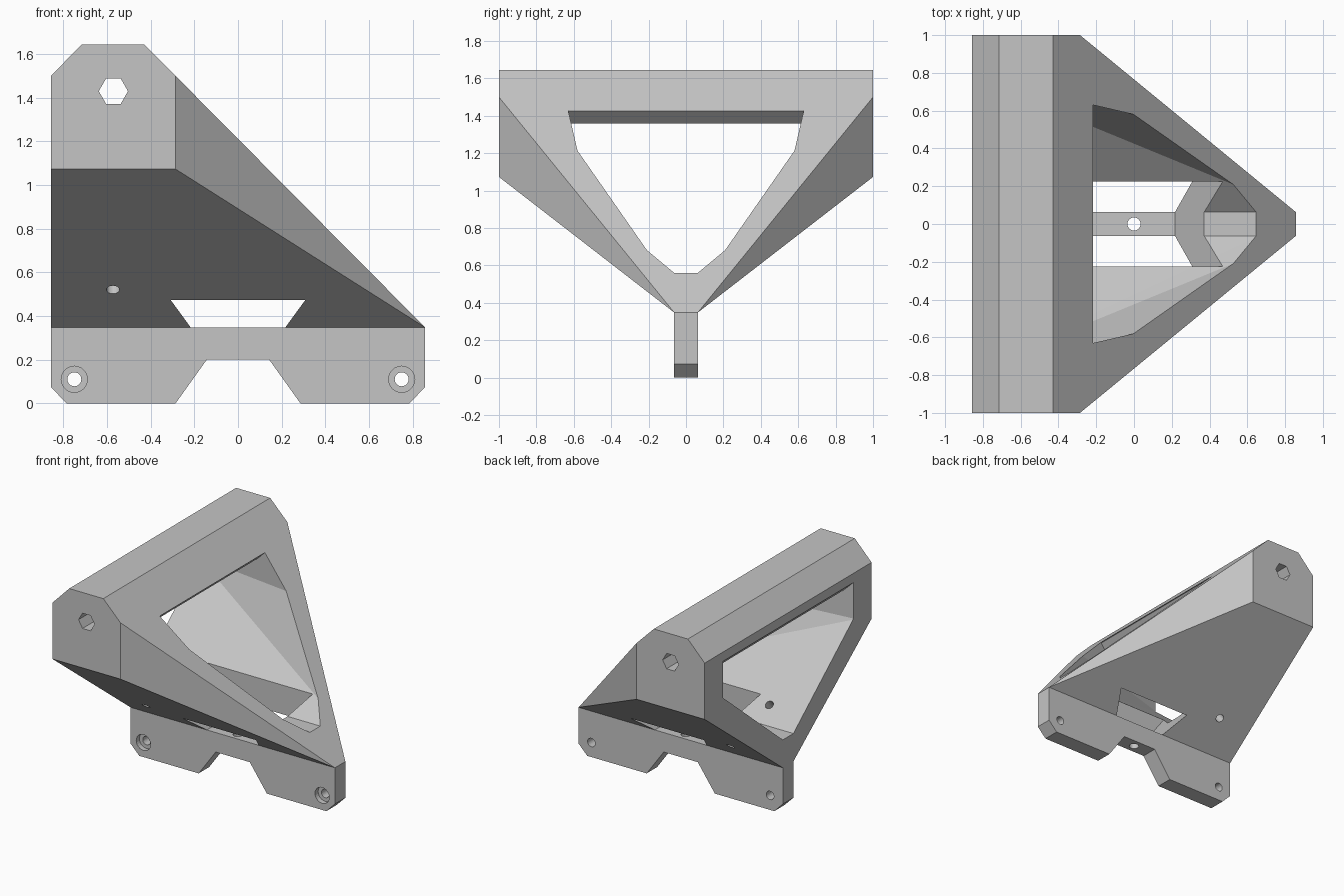
import bpy, bmesh, math
from mathutils import Vector

cube = bpy.data.objects.get("Cube")
if cube:
    bpy.data.objects.remove(cube, do_unlink=True)

grey = bpy.data.materials.new("light_grey")
grey.use_nodes = True
colour = (0.56, 0.56, 0.56, 1)
grey.diffuse_color = colour
grey.node_tree.nodes["Principled BSDF"].inputs["Base Color"].default_value = colour


def finish(name, bm):
    bmesh.ops.recalc_face_normals(bm, faces=bm.faces)
    mesh = bpy.data.meshes.new(name)
    bm.to_mesh(mesh)
    bm.free()
    mesh.materials.append(grey)
    ob = bpy.data.objects.new(name, mesh)
    bpy.context.scene.collection.objects.link(ob)
    return ob


def hull(name, points):
    bm = bmesh.new()
    for p in points:
        bm.verts.new(p)
    res = bmesh.ops.convex_hull(bm, input=bm.verts)
    loose = [v for v in bm.verts if not v.link_faces]
    bmesh.ops.delete(bm, geom=loose, context='VERTS')
    bmesh.ops.dissolve_limit(bm, angle_limit=0.002, verts=bm.verts, edges=bm.edges)
    return finish(name, bm)


def prism(name, profile, half):
    """Extrude an x-z profile along y, from -half to +half."""
    bm = bmesh.new()
    face = bm.faces.new([bm.verts.new((x, -half, z)) for x, z in profile])
    ext = bmesh.ops.extrude_face_region(bm, geom=[face])
    verts = [g for g in ext["geom"] if isinstance(g, bmesh.types.BMVert)]
    bmesh.ops.translate(bm, verts=verts, vec=(0, 2 * half, 0))
    return finish(name, bm)


def rod(name, centre, axis, radius, length, sides=24):
    bm = bmesh.new()
    bmesh.ops.create_cone(bm, cap_ends=True, segments=sides, radius1=radius,
                          radius2=radius, depth=length)
    turn = Vector((0, 0, 1)).rotation_difference(Vector(axis)).to_matrix()
    bmesh.ops.rotate(bm, verts=bm.verts, matrix=turn)
    bmesh.ops.translate(bm, verts=bm.verts, vec=centre)
    return finish(name, bm)


def combine(target, tool, operation='DIFFERENCE'):
    mod = target.modifiers.new("combine", 'BOOLEAN')
    mod.operation, mod.solver, mod.object = operation, 'EXACT', tool
    bpy.context.view_layer.objects.active = target
    bpy.context.view_layer.update()
    bpy.ops.object.modifier_apply(modifier=mod.name)
    bpy.data.objects.remove(tool, do_unlink=True)


def mirrored(points):
    return [(x, s * y, z) for x, y, z in points for s in (-1, 1)]


# Frame: chamfered top beam tapering down to a narrow spine
BACK, SPINE, SPINE_TOP = -0.857, 0.063, 0.348
beam = [(BACK, 1.073), (BACK, 1.5), (-0.716, 1.645), (-0.43, 1.645),
        (-0.286, 1.5), (-0.286, 1.073)]
frame = hull("frame", mirrored([(x, 1, z) for x, z in beam] +
                               [(BACK, SPINE, SPINE_TOP), (-BACK, SPINE, SPINE_TOP)]))

# Cavity open to the back and to the sloping front
rear = [(BACK - 0.02, y, z) for y, z in ((0.786, 1.43), (0.786, 1.157), (SPINE, 0.56))]
mouth = [(-0.215, 0.625, 1.43), (0, 0.575, 1.215), (0.54, 0.195, 0.67), (0.643, SPINE, 0.56)]
combine(frame, hull("cavity", mirrored(rear + [(x + 0.02, y, z) for x, y, z in mouth])))

# Lowered ceiling with chamfered edges under the beam
ceiling = [(BACK, 1.43), (-0.786, 1.36), (-0.286, 1.36), (-0.22, 1.425),
           (-0.25, 1.46), (BACK, 1.46)]
combine(frame, prism("ceiling", ceiling, 0.81), 'UNION')

# Flared slot through the floor on both sides of the spine
slot = [(-0.182, 0.3), (0.182, 0.3), (0.474, 0.7), (-0.474, 0.7)]
combine(frame, prism("floor_slot", slot, 0.225))

# Hexagonal rod hole along the beam
hexagon = [(-0.571 + 0.067 * math.cos(a * math.pi / 3),
            1.43 + 0.067 * math.sin(a * math.pi / 3)) for a in range(6)]
combine(frame, prism("rod_hole", hexagon, 1.1))

# Small drain hole square to each sloping wall
for side in (-1, 1):
    axis = Vector((0, side * 0.61, -0.79))
    combine(frame, rod("wall_hole", (-0.573, side * 0.286, 0.52), axis, 0.03, 0.6))

# Mounting plate below the spine, with a notch and clipped corners
right = [(0.143, 0.2), (0.286, 0), (0.785, 0), (-BACK, 0.073), (-BACK, SPINE_TOP)]
plate = prism("mounting_plate", right + [(-x, z) for x, z in reversed(right)], SPINE)
combine(plate, rod("centre_hole", (0, 0, 0.27), (0, 0, 1), 0.035, 0.4))
for side in (-1, 1):
    x = side * 0.75
    combine(plate, rod("bolt_hole", (x, 0, 0.11), (0, 1, 0), 0.032, 0.4))
    combine(plate, rod("bolt_recess", (x, -0.1, 0.11), (0, 1, 0), 0.06, 0.15))
